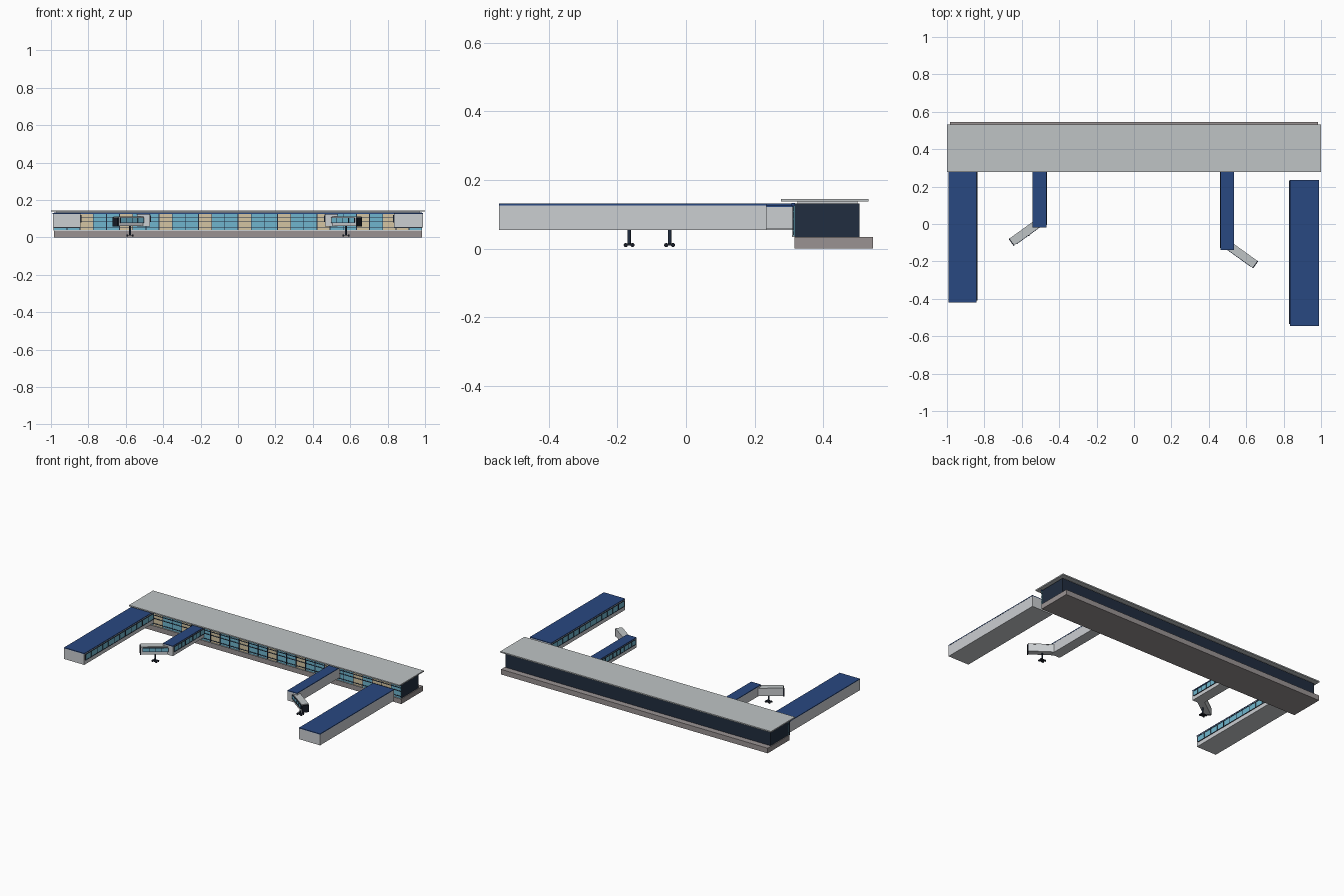
import bpy, bmesh, math
from mathutils import Matrix, Vector

if "Cube" in bpy.data.objects:
    bpy.data.objects.remove(bpy.data.objects["Cube"])


def mat(name, r, g, b):
    m = bpy.data.materials.new(name)
    m.diffuse_color = (r, g, b, 1)
    m.use_nodes = True
    m.node_tree.nodes["Principled BSDF"].inputs["Base Color"].default_value = m.diffuse_color
    return m


ROOF = mat("roof grey", 0.52, 0.55, 0.56)
WALL = mat("wall light grey", 0.60, 0.62, 0.64)
BLUE = mat("roof blue", 0.022, 0.065, 0.22)
NAVY = mat("navy cladding", 0.015, 0.026, 0.05)
BASE = mat("plinth stone", 0.32, 0.29, 0.29)
GLASS = mat("sky glass", 0.16, 0.47, 0.62)
WARM = mat("warm panel", 0.66, 0.56, 0.36)
DARK = mat("dark metal", 0.01, 0.013, 0.022)


def boxes(name, material, items, matrix=None):
    """One object from axis-aligned boxes (x0, x1, y0, y1, z0, z1)."""
    bm = bmesh.new()
    for x0, x1, y0, y1, z0, z1 in items:
        m = (Matrix.Translation(((x0 + x1) / 2, (y0 + y1) / 2, (z0 + z1) / 2))
             @ Matrix.Diagonal((abs(x1 - x0), abs(y1 - y0), abs(z1 - z0), 1)))
        bmesh.ops.create_cube(bm, size=1, matrix=m)
    me = bpy.data.meshes.new(name)
    bm.to_mesh(me)
    bm.free()
    me.materials.append(material)
    ob = bpy.data.objects.new(name, me)
    if matrix is not None:
        ob.matrix_world = matrix
    bpy.context.collection.objects.link(ob)
    return ob


def cylinder(name, material, r, depth, loc, axis="Z"):
    bm = bmesh.new()
    rot = Matrix.Rotation(math.pi / 2, 4, "Y") if axis == "X" else Matrix()
    bmesh.ops.create_cone(bm, cap_ends=True, segments=12, radius1=r, radius2=r,
                          depth=depth, matrix=Matrix.Translation(loc) @ rot)
    me = bpy.data.meshes.new(name)
    bm.to_mesh(me)
    bm.free()
    me.materials.append(material)
    ob = bpy.data.objects.new(name, me)
    bpy.context.collection.objects.link(ob)


# Terminal hall: plinth, body, roof
boxes("plinth", BASE, [(-0.985, 0.985, 0.316, 0.545, 0, 0.034)])
boxes("terminal_body", NAVY, [(-0.98, 0.98, 0.318, 0.506, 0.034, 0.131)])
boxes("roof_recess", WALL, [(-0.97, 0.97, 0.325, 0.50, 0.131, 0.138)])
boxes("terminal_roof", ROOF, [(-1, 1, 0.277, 0.532, 0.137, 0.145)])
boxes("front_fascia", BLUE, [(-0.985, 0.985, 0.308, 0.318, 0.124, 0.133)])

# Glazed front with every third bay warm
N, W = 28, 1.97 / 28
cool, warm, posts = [], [], []
for i in range(N):
    x = -0.985 + i * W
    pane = (x, x + W, 0.313, 0.318, 0.036, 0.124)
    (warm if i % 3 == 2 or i == 25 else cool).append(pane)
    posts.append((x - 0.002, x + 0.002, 0.310, 0.318, 0.036, 0.124))
boxes("front_glass", GLASS, cool)
boxes("front_warm_panels", WARM, warm)
boxes("front_mullions", NAVY, posts + [(-0.985, 0.985, 0.310, 0.318, z - 0.002, z + 0.002)
                                       for z in (0.052, 0.086, 0.108)])
boxes("front_sill", WALL, [(-0.985, 0.985, 0.309, 0.318, 0.034, 0.039)])


def corridor(name, x0, x1, y0, y1, z0, z1, inner, roof, step, matrix=None):
    """Raised corridor with a coloured roof and windows on its inner side."""
    t = 0.005
    boxes(name + "_walls", WALL, [(x0, x1, y0, y1, z0, z1 - t)], matrix)
    boxes(name + "_roof", roof, [(x0 - 0.001, x1 + 0.001, y0 - 0.001, y1, z1 - t, z1)], matrix)
    xs = x1 if inner > 0 else x0
    h = z1 - z0
    a, b = z0 + h * 0.36, z0 + h * 0.85
    out = xs + inner * 0.002
    boxes(name + "_windows", GLASS, [(xs, out, y0 + 0.012, y1 - 0.004, a, b)], matrix)
    n = max(2, round((y1 - y0 - 0.016) / step))
    bars = []
    for i in range(n + 1):
        y = y0 + 0.012 + i * (y1 - y0 - 0.016) / n
        bars.append((xs, xs + inner * 0.004, y - 0.0015, y + 0.0015, a, b))
    for z in (a, b):
        bars.append((xs, xs + inner * 0.004, y0 + 0.012, y1 - 0.004, z - 0.0015, z + 0.0015))
    boxes(name + "_mullions", NAVY, bars, matrix)


# Long side piers (the right one stands clear of the hall)
corridor("left_pier", -0.99, -0.842, -0.42, 0.314, 0.054, 0.131, 1, BLUE, 0.06)
corridor("right_pier", 0.834, 0.988, -0.545, 0.235, 0.054, 0.131, -1, BLUE, 0.06)

# Boarding bridges: fixed corridor, angled cabin, end hood, wheeled support
for side, name, x0, x1, yend, hinge, tip in (
        (-1, "left_bridge", -0.541, -0.470, -0.017, (-0.515, 0.004), (-0.652, -0.095)),
        (1, "right_bridge", 0.464, 0.533, -0.138, (0.508, -0.115), (0.646, -0.214))):
    corridor(name, x0, x1, yend, 0.314, 0.058, 0.126, -side, BLUE, 0.04)
    d = Vector((tip[0] - hinge[0], tip[1] - hinge[1]))
    L = d.length
    # local -y runs from the hinge to the tip
    m = (Matrix.Translation((hinge[0], hinge[1], 0))
         @ Matrix.Rotation(math.atan2(d.y, d.x) + math.pi / 2, 4, "Z"))
    corridor(name + "_cabin", -0.021, 0.021, -L, 0.0, 0.060, 0.112, -side, ROOF, 0.035, m)
    boxes(name + "_hood", DARK, [(-0.023, 0.023, -L - 0.006, -L + 0.002, 0.058, 0.106)], m)
    cx, cy = side * 0.577, (-0.048 if side < 0 else -0.166)
    cylinder(name + "_post", NAVY, 0.005, 0.05, (cx, cy, 0.037))
    boxes(name + "_axle", DARK, [(cx - 0.018, cx + 0.018, cy - 0.014, cy + 0.014, 0.009, 0.014)])
    for wx in (-0.014, 0.014):
        for wy in (-0.010, 0.010):
            cylinder(name + "_wheel", DARK, 0.006, 0.008, (cx + wx, cy + wy, 0.010), "X")
